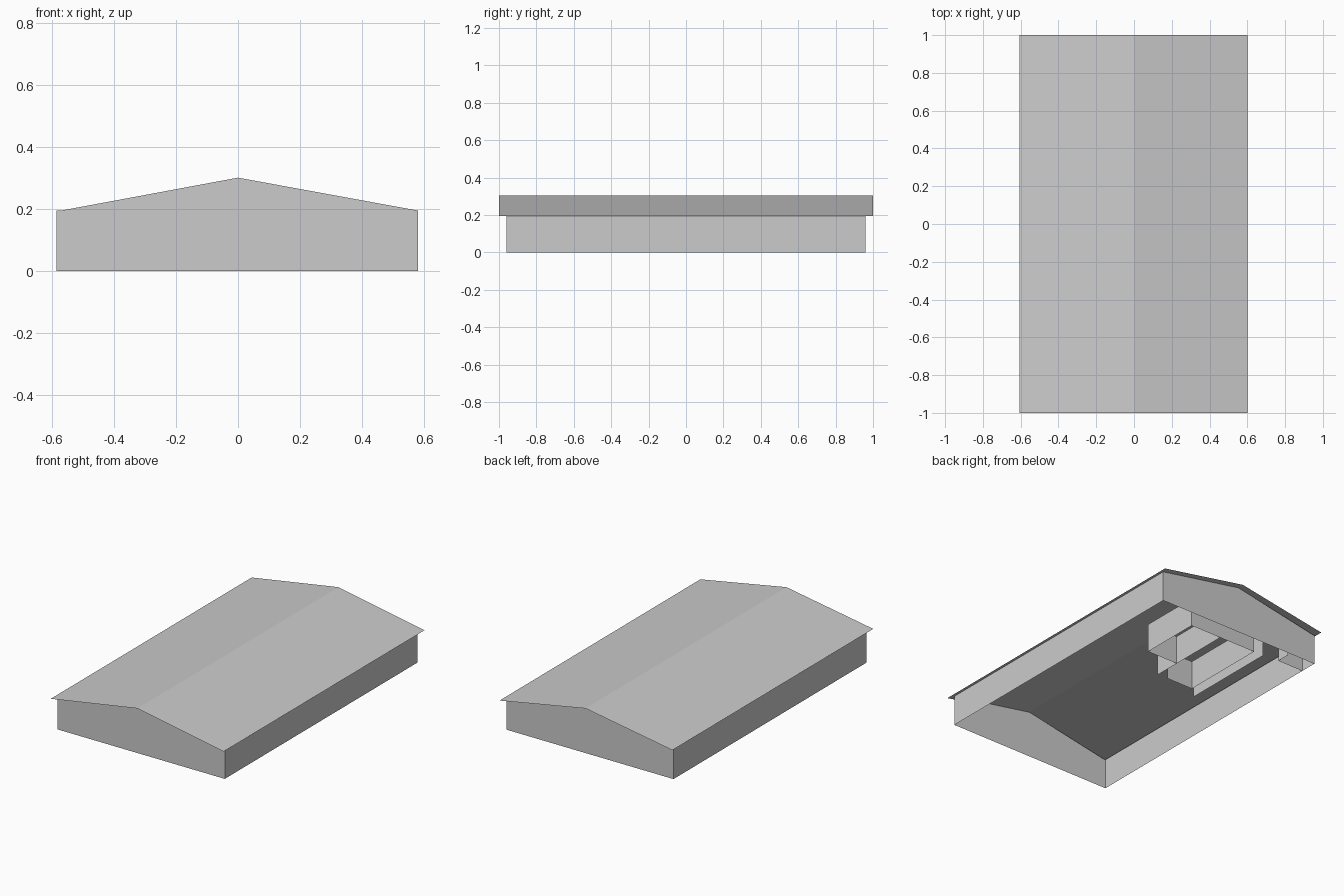
import bpy

if "Cube" in bpy.data.objects:
    bpy.data.objects.remove(bpy.data.objects["Cube"])


def mesh(name, verts, faces):
    me = bpy.data.meshes.new(name)
    me.from_pydata(verts, [], faces)
    me.update()
    ob = bpy.data.objects.new(name, me)
    bpy.context.collection.objects.link(ob)
    return ob


def wall_run(name, path, height, closed=False):
    """Thin vertical sheet following a plan path."""
    n = len(path)
    verts = [(x, y, z) for z in (0, height) for x, y in path]
    faces = []
    for i in range(n if closed else n - 1):
        j = (i + 1) % n
        faces.append((i, j, j + n, i + n))
    return mesh(name, verts, faces)


def rect(x0, x1, y0, y1):
    return [(x0, y0), (x1, y0), (x1, y1), (x0, y1)]


# Outer walls, open underneath
wall_run("outer_walls", rect(-0.585, 0.58, -0.96, 0.96), 0.195, True)

# Triangular gables at both ends
for name, y in (("front_gable", -0.96), ("back_gable", 0.96)):
    mesh(name, [(-0.57, y, 0.195), (0.58, y, 0.195), (0, y, 0.301)], [(0, 1, 2)])

# Thin pitched roof, slightly higher on the left eave
profile = [(-0.605, 0.203), (0, 0.304), (0.6, 0.193)]
mesh("roof", [(x, y, z) for y in (-1, 1) for x, z in profile],
     [(0, 1, 4, 3), (1, 2, 5, 4)])

# Interior partitions, seen from below
H = 0.185
wall_run("side_room", rect(0.04, 0.26, 0.44, 0.84), H, True)
wall_run("middle_room", [(0.04, 0.265), (0.04, 0.84), (-0.22, 0.84),
                         (-0.22, 0.27), (-0.03, 0.27)], H)
wall_run("passage_wall", [(-0.29, 0.20), (-0.29, 0.84)], H)
wall_run("corner_room", [(-0.40, 0.94), (-0.40, 0.85), (-0.585, 0.85)], H)
